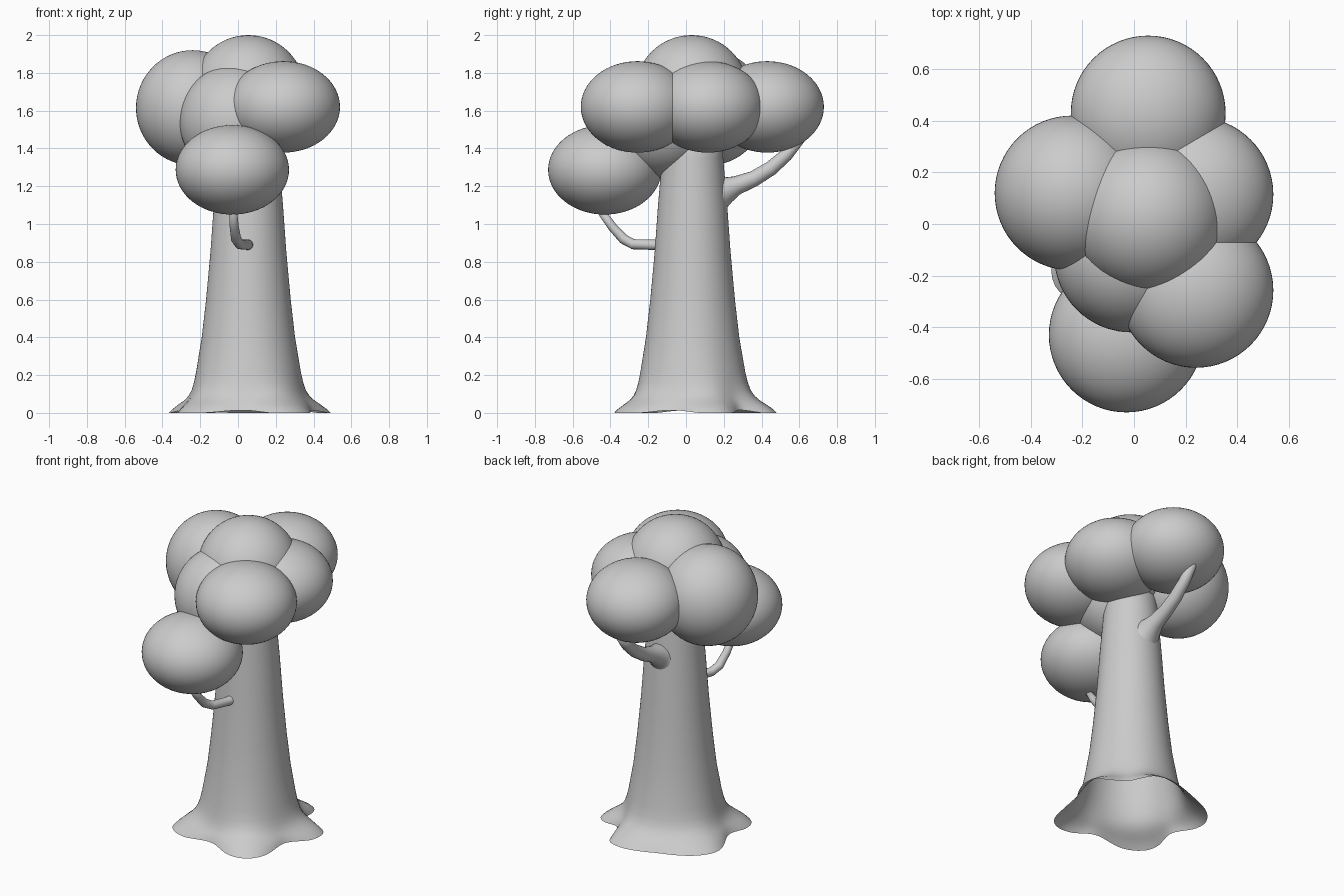
import bpy, math
from mathutils import Vector

if "Cube" in bpy.data.objects:
    bpy.data.objects.remove(bpy.data.objects["Cube"])

CX, CY = 0.055, 0.035   # trunk axis


def smooth(obj):
    for p in obj.data.polygons:
        p.use_smooth = True


def make_mesh(name, verts, faces):
    me = bpy.data.meshes.new(name)
    me.from_pydata(verts, [], faces)
    me.update()
    obj = bpy.data.objects.new(name, me)
    bpy.context.collection.objects.link(obj)
    smooth(obj)
    return obj


def loft_faces(rings, seg):
    return [(i * seg + j, i * seg + (j + 1) % seg,
             (i + 1) * seg + (j + 1) % seg, (i + 1) * seg + j)
            for i in range(rings - 1) for j in range(seg)]


# Root lobes around the base: (angle in degrees, radius)
ROOTS = [(-140, 0.455), (-95, 0.355), (-57, 0.47), (-18, 0.355), (20, 0.455),
         (46, 0.35), (70, 0.46), (110, 0.415), (152, 0.46), (188, 0.36), (220, 0.455)]


def root_radius(deg):
    while deg < -140:
        deg += 360
    while deg >= 220:
        deg -= 360
    for (a, r), (b, s) in zip(ROOTS, ROOTS[1:]):
        if a <= deg < b:
            t = (1 - math.cos(math.pi * (deg - a) / (b - a))) / 2
            return r + (s - r) * t
    return ROOTS[0][1]


# Trunk: tapered shell, open below, with a flared lobed base
# (height, plain radius, share of the root flare)
PROFILE = [(0.0, 0.30, 1.0), (0.02, 0.30, 0.86), (0.045, 0.30, 0.62), (0.065, 0.298, 0.42),
           (0.09, 0.295, 0.24), (0.12, 0.29, 0.13), (0.16, 0.283, 0.07), (0.22, 0.274, 0.03),
           (0.4, 0.247, 0.0), (0.6, 0.224, 0.0), (0.85, 0.201, 0.0), (1.1, 0.183, 0.0),
           (1.35, 0.162, 0.0), (1.6, 0.145, 0.0)]
SEG = 96
verts = []
for z, r, k in PROFILE:
    for j in range(SEG):
        a = 360 * j / SEG
        rr = root_radius(a)
        rad = r + (rr - 0.30) * k
        lift = 0.015 * k * max(0, min(1, (0.42 - rr) / 0.07))
        verts.append((CX + rad * math.cos(math.radians(a)),
                      CY + rad * math.sin(math.radians(a)), z + lift))
faces = loft_faces(len(PROFILE), SEG)
faces.append(tuple((len(PROFILE) - 1) * SEG + j for j in range(SEG)))
make_mesh("trunk", verts, faces)


# Branches: tapered tubes swept along a path of (x, y, z, radius)
def branch(name, path, seg=20):
    pts = [Vector(p[:3]) for p in path]
    vs = []
    for i, p in enumerate(pts):
        d = (pts[min(i + 1, len(pts) - 1)] - pts[max(i - 1, 0)]).normalized()
        u = d.cross(Vector((1, 0, 0))).normalized()
        v = d.cross(u)
        for j in range(seg):
            a = 2 * math.pi * j / seg
            vs.append(p + path[i][3] * (u * math.cos(a) + v * math.sin(a)))
    fs = loft_faces(len(path), seg)
    fs += [tuple(range(seg)), tuple(range((len(path) - 1) * seg, len(path) * seg))]
    make_mesh(name, vs, fs)


branch("front_branch", [(0.06, -0.08, 0.89, 0.03), (0.05, -0.18, 0.89, 0.027),
                        (0.01, -0.28, 0.893, 0.027), (-0.01, -0.33, 0.92, 0.027),
                        (-0.02, -0.39, 0.985, 0.024), (-0.03, -0.48, 1.11, 0.02)])
branch("back_branch", [(CX, 0.14, 1.14, 0.10), (CX, 0.21, 1.18, 0.072),
                       (CX, 0.27, 1.205, 0.05), (CX, 0.36, 1.24, 0.042),
                       (CX, 0.45, 1.295, 0.039), (CX, 0.53, 1.365, 0.035),
                       (CX, 0.62, 1.47, 0.026)])

# Foliage clumps: name, centre, radii
CLUMPS = [
    ("foliage_back", (0.055, 0.43, 1.62), (0.3, 0.3, 0.242)),
    ("foliage_left", (-0.24, 0.12, 1.615), (0.3, 0.3, 0.305)),
    ("foliage_top", (0.055, 0.03, 1.70), (0.3, 0.3, 0.3)),
    ("foliage_front", (-0.01, -0.12, 1.545), (0.3, 0.3, 0.3)),
    ("foliage_front_right", (0.24, -0.257, 1.62), (0.3, 0.3, 0.242)),
    ("foliage_right", (0.24, 0.115, 1.62), (0.3, 0.3, 0.242)),
    ("foliage_low_front", (-0.03, -0.43, 1.287), (0.3, 0.3, 0.237)),
]
for name, loc, rad in CLUMPS:
    bpy.ops.mesh.primitive_uv_sphere_add(segments=64, ring_count=32, radius=1, location=loc)
    o = bpy.context.object
    o.name = name
    o.scale = rad
    smooth(o)
